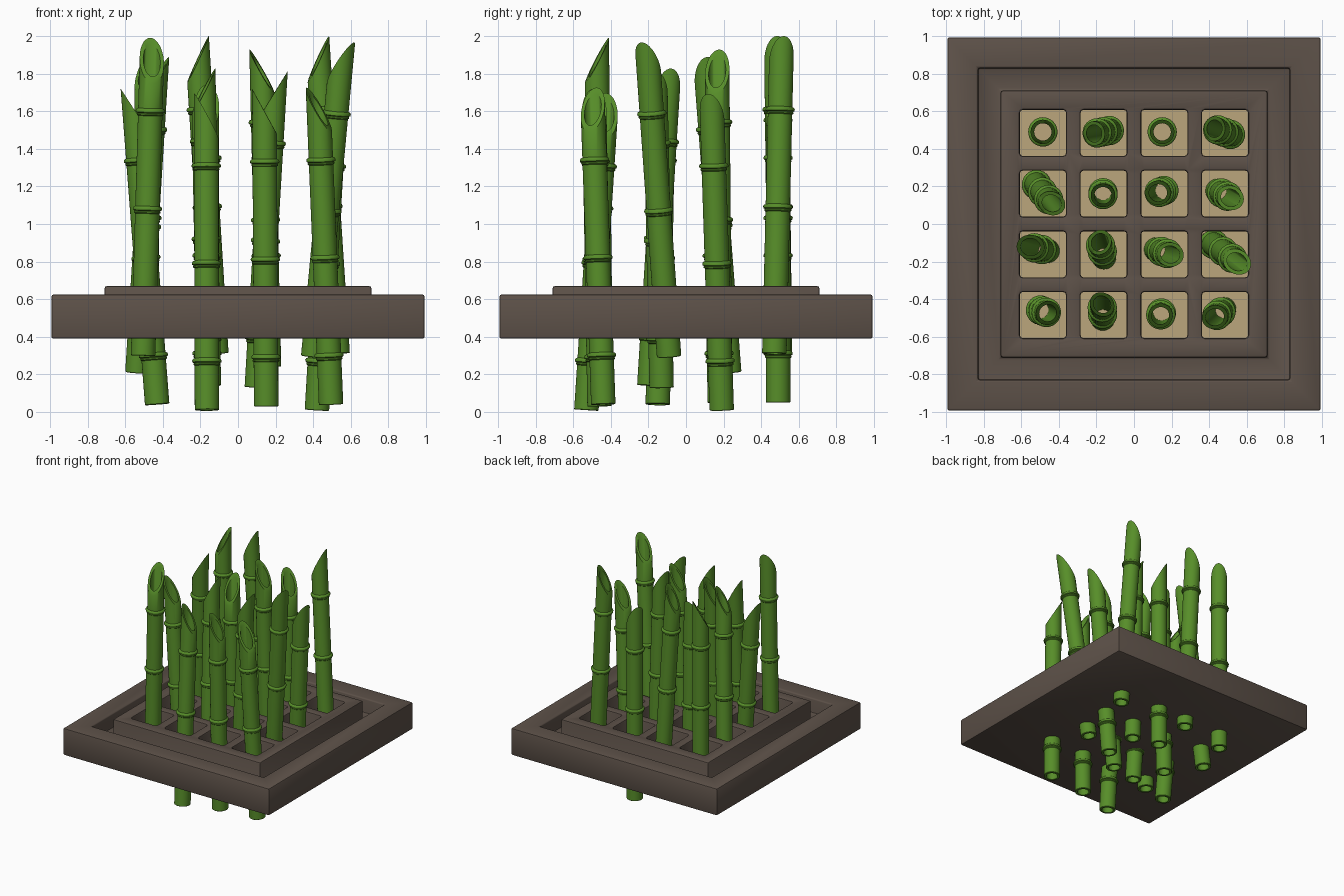
import bpy, bmesh, math
from mathutils import Vector, Matrix

if "Cube" in bpy.data.objects:
    bpy.data.objects.remove(bpy.data.objects["Cube"])


def material(name, rgb):
    m = bpy.data.materials.new(name)
    m.diffuse_color = (*rgb, 1)
    m.use_nodes = True
    m.node_tree.nodes["Principled BSDF"].inputs["Base Color"].default_value = m.diffuse_color
    return m


BROWN = material("dark brown wood", (0.11, 0.083, 0.066))
GREEN = material("bamboo green", (0.095, 0.27, 0.022))
SAND = material("tan sand", (0.50, 0.38, 0.20))


def finish(bm, name, mat):
    bmesh.ops.recalc_face_normals(bm, faces=bm.faces)
    me = bpy.data.meshes.new(name)
    bm.to_mesh(me)
    bm.free()
    ob = bpy.data.objects.new(name, me)
    bpy.context.collection.objects.link(ob)
    me.materials.append(mat)
    return ob


def smooth(ob, angle=40):
    bpy.ops.object.select_all(action='DESELECT')
    ob.select_set(True)
    bpy.context.view_layer.objects.active = ob
    bpy.ops.object.shade_smooth_by_angle(angle=math.radians(angle))


def add_box(bm, centre, size):
    bmesh.ops.create_cube(bm, size=1, matrix=Matrix.Translation(centre) @ Matrix.Diagonal((*size, 1)))


# Tray: square rings following a (half width, z) profile
PROFILE = [(0.993, 0.39), (0.993, 0.625), (0.83, 0.625), (0.83, 0.50), (0.71, 0.50), (0.71, 0.67)]
bm = bmesh.new()
rings = [[bm.verts.new((sx * w, sy * w, z)) for sx, sy in ((-1, -1), (1, -1), (1, 1), (-1, 1))]
         for w, z in PROFILE]
for a, b in zip(rings, rings[1:]):
    for i in range(4):
        j = (i + 1) % 4
        bm.faces.new((a[i], a[j], b[j], b[i]))
bm.faces.new(rings[0])
bm.faces.new(rings[-1])
tray = finish(bm, "tray", BROWN)

# Sixteen square holes
bm = bmesh.new()
HOLES = [-0.4845, -0.1615, 0.1615, 0.4845]
for x in HOLES:
    for y in HOLES:
        add_box(bm, (x, y, 0.57), (0.245, 0.245, 0.30))
cutter = finish(bm, "hole_cutter", BROWN)
bmesh_edges = cutter.modifiers.new("round", 'BEVEL')
bmesh_edges.width = 0.015
bmesh_edges.segments = 2
cutter.hide_render = True
cutter.hide_viewport = False

cut = tray.modifiers.new("holes", 'BOOLEAN')
cut.object = cutter
cut.operation = 'DIFFERENCE'
cut.solver = 'EXACT'
bev = tray.modifiers.new("soft edges", 'BEVEL')
bev.width = 0.012
bev.segments = 2
bev.limit_method = 'ANGLE'
bev.angle_limit = math.radians(60)
bpy.context.view_layer.objects.active = tray
tray.select_set(True)
bpy.ops.object.modifier_apply(modifier="holes")
bpy.ops.object.modifier_apply(modifier="soft edges")
bpy.data.objects.remove(cutter)
smooth(tray, 35)

# Sand floor, seen at the bottom of the holes
bm = bmesh.new()
add_box(bm, (0, 0, 0.435), (1.26, 1.26, 0.02))
finish(bm, "sand_floor", SAND)

# Bamboo: hollow tube with three nodes and a slanted cut
LENGTH, R_OUT, R_IN, CUT = 1.69, 0.065, 0.046, 0.24
SEG = 32


def bamboo(name, bottom, top, top_z, azimuth):
    prof = [(R_IN, 0.0), (R_OUT - 0.003, 0.0), (R_OUT, 0.003)]
    for z in (0.26, 0.78, 1.30):
        prof += [(R_OUT, z - 0.024), (R_OUT + 0.006, z - 0.019), (R_OUT + 0.006, z - 0.013),
                 (R_OUT + 0.003, z - 0.010), (R_OUT + 0.012, z - 0.005), (R_OUT + 0.013, z + 0.004),
                 (R_OUT + 0.009, z + 0.012), (R_OUT, z + 0.016)]
    n_flat = len(prof)
    prof += [(R_OUT, None), (R_IN, None)]
    slope = CUT / (2 * R_OUT)
    bm = bmesh.new()
    rows = []
    for r, z in prof:
        row = []
        for i in range(SEG):
            t = 2 * math.pi * i / SEG
            h = z if z is not None else LENGTH - CUT / 2 - slope * r * math.cos(t - azimuth)
            row.append(bm.verts.new((r * math.cos(t), r * math.sin(t), h)))
        rows.append(row)
    for a, b in zip(rows, rows[1:] + rows[:1]):
        for i in range(SEG):
            j = (i + 1) % SEG
            bm.faces.new((a[i], a[j], b[j], b[i]))
    ob = finish(bm, name, GREEN)
    base = Vector((*bottom, top_z - LENGTH))
    axis = Vector((*top, top_z)) - base
    turn = Vector((0, 0, 1)).rotation_difference(axis)
    ob.matrix_world = Matrix.Translation(base) @ turn.to_matrix().to_4x4()
    smooth(ob)


# bottom x, y, top x, y, top height, direction the cut faces (degrees)
STALKS = [
    (-0.485, 0.49, -0.485, 0.49, 1.94, 225), (-0.115, 0.50, -0.22, 0.48, 2.0, 185),
    (0.15, 0.49, 0.15, 0.49, 1.74, 330), (0.53, 0.47, 0.42, 0.51, 2.0, 190),
    (-0.535, 0.23, -0.43, 0.10, 1.90, 190), (-0.165, 0.18, -0.165, 0.15, 1.74, 270),
    (0.165, 0.18, 0.125, 0.165, 1.93, 350), (0.42, 0.19, 0.52, 0.135, 1.70, 165),
    (-0.43, -0.15, -0.56, -0.12, 1.73, 0), (-0.155, -0.195, -0.185, -0.09, 1.83, 190),
    (0.10, -0.13, 0.20, -0.165, 1.82, 180), (0.40, -0.09, 0.56, -0.21, 1.985, 155),
    (-0.505, -0.455, -0.455, -0.475, 1.99, 280), (-0.165, -0.53, -0.17, -0.42, 1.70, 5),
    (0.15, -0.46, 0.14, -0.49, 1.72, 0), (0.495, -0.44, 0.425, -0.50, 1.73, 340),
]
for i, (bx, by, tx, ty, z, az) in enumerate(STALKS):
    bamboo(f"bamboo_stalk_{i + 1}", (bx, by), (tx, ty), z, math.radians(az))
